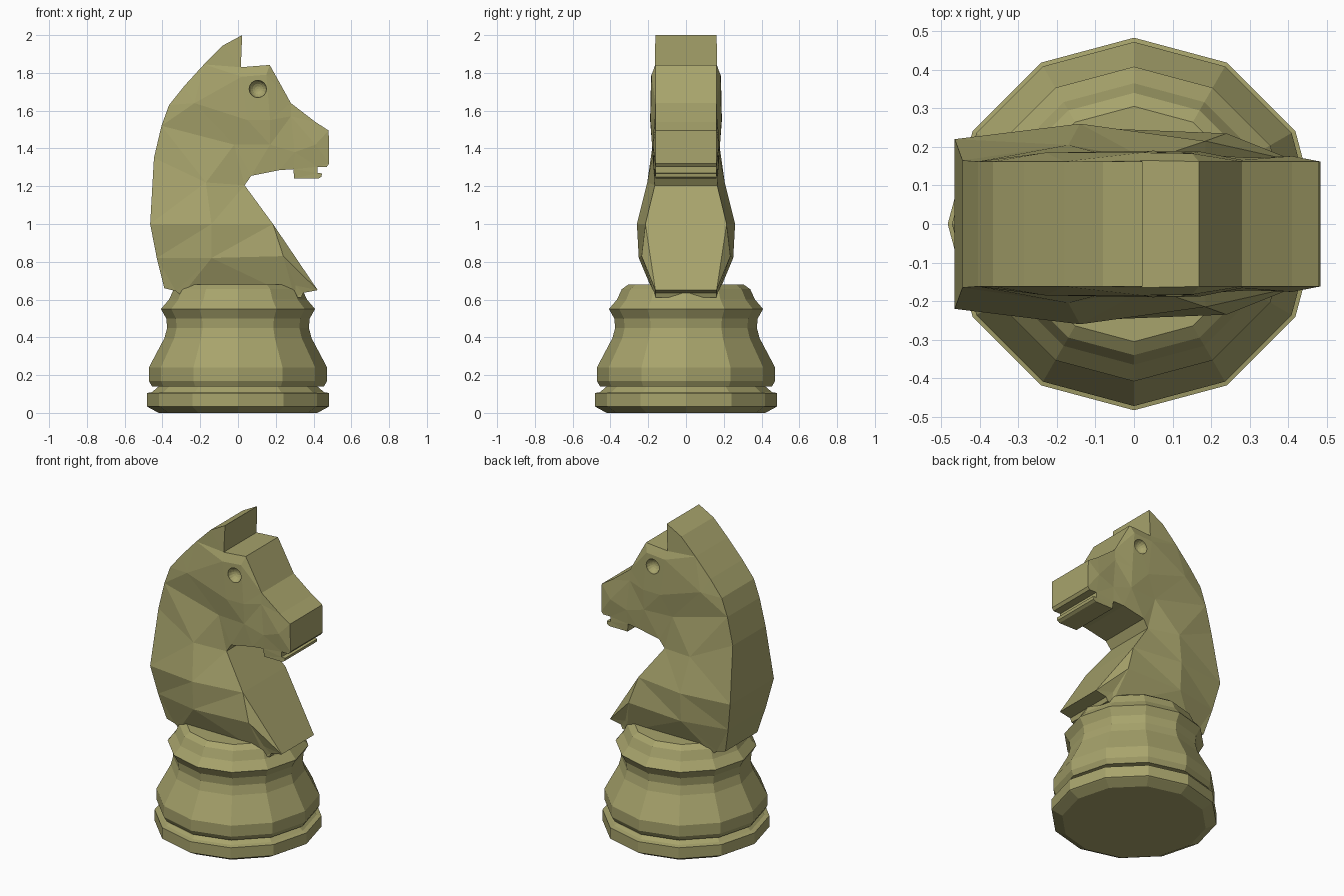
import bpy, bmesh, math
from mathutils import Vector, Matrix
from mathutils.geometry import delaunay_2d_cdt

olive = bpy.data.materials.new("olive")
olive.diffuse_color = (0.39, 0.37, 0.15, 1)


def finish(name, bm):
    bmesh.ops.recalc_face_normals(bm, faces=bm.faces)
    me = bpy.data.meshes.new(name)
    bm.to_mesh(me)
    bm.free()
    me.materials.append(olive)
    ob = bpy.data.objects.new(name, me)
    bpy.context.collection.objects.link(ob)
    return ob


# Turned pedestal: twelve-sided lathe of (radius, height)
def lathe(name, profile, sides=12):
    bm = bmesh.new()
    rings = [[bm.verts.new((r * math.cos(math.tau * i / sides),
                            r * math.sin(math.tau * i / sides), z))
              for i in range(sides)] for r, z in profile]
    for a, b in zip(rings, rings[1:]):
        for i in range(sides):
            j = (i + 1) % sides
            bm.faces.new((a[i], a[j], b[j], b[i]))
    bm.faces.new(rings[0][::-1])
    bm.faces.new(rings[-1])
    return finish(name, bm)


lathe("pedestal", [(0.42, 0), (0.475, 0.03), (0.483, 0.035), (0.483, 0.105),
                   (0.455, 0.11), (0.42, 0.14), (0.455, 0.14), (0.472, 0.17),
                   (0.472, 0.24), (0.39, 0.395), (0.375, 0.45), (0.38, 0.50),
                   (0.408, 0.55), (0.365, 0.60), (0.34, 0.655), (0.305, 0.68)])

# Horse silhouette: (x, z, half width), from the lower back over the ear to the chest
outline = [(-0.39, 0.66, 0.16), (-0.43, 0.82, 0.19), (-0.465, 1.0, 0.22),
           (-0.445, 1.35, 0.165), (-0.405, 1.52, 0.162), (-0.365, 1.63, 0.162),
           (-0.285, 1.73, 0.162), (-0.18, 1.845, 0.162), (-0.08, 1.945, 0.162),
           (0.022, 2.0, 0.162), (0.015, 1.83, 0.165), (0.168, 1.842, 0.162),
           (0.28, 1.64, 0.162), (0.41, 1.54, 0.162), (0.48, 1.495, 0.162),
           (0.483, 1.32, 0.162), (0.47, 1.303, 0.162), (0.42, 1.303, 0.162),
           (0.42, 1.27, 0.162), (0.445, 1.268, 0.162), (0.442, 1.25, 0.162),
           (0.425, 1.24, 0.162), (0.298, 1.24, 0.162), (0.293, 1.29, 0.165),
           (0.22, 1.285, 0.17), (0.07, 1.255, 0.17), (0.035, 1.205, 0.165),
           (0.185, 1.0, 0.215), (0.422, 0.65, 0.162), (0.345, 0.635, 0.162),
           (0.335, 0.61, 0.162), (0.30, 0.61, 0.162), (-0.30, 0.62, 0.162),
           (-0.33, 0.645, 0.162)]
# Bulges of shoulder, neck, cheek and muzzle inside the silhouette
shoulder = [(-0.14, 0.82, 0.25), (-0.14, 1.0, 0.26), (0.24, 0.83, 0.235), (0.305, 0.675, 0.175)]
bulges = [(-0.17, 1.22, 0.205), (-0.23, 1.64, 0.185), (-0.02, 1.42, 0.165),
          (0.02, 1.78, 0.185), (0.15, 1.79, 0.183), (0.05, 1.55, 0.19),
          (0.17, 1.55, 0.188), (0.17, 1.42, 0.18), (0.28, 1.57, 0.166),
          (0.30, 1.38, 0.172), (0.41, 1.42, 0.176)]

points = outline + shoulder + bulges
n = len(outline)
edges = [(i, (i + 1) % n) for i in range(n)]
edges += [(1, n), (n, n + 2), (2, n + 1), (n + 1, 27), (27, n + 2), (n + 2, n + 3), (n + 3, 28)]
flat = [Vector((x, z)) for x, z, w in points]
verts, _, faces, origin, _, _ = delaunay_2d_cdt(flat, edges, [], 1, 1e-5)

# Both flanks from the same triangles, joined by a strip along the silhouette
bm = bmesh.new()
flanks = []
for side in (-1, 1):
    vs = []
    for co, src in zip(verts, origin):
        w = points[src[0]][2] if src else 0.18
        vs.append(bm.verts.new((co.x, side * w, co.y)))
    flanks.append(vs)
    for f in faces:
        bm.faces.new([vs[i] for i in f])
where = {s: k for k, src in enumerate(origin) for s in src}
for i in range(n):
    a, b = where[i], where[(i + 1) % n]
    bm.faces.new((flanks[0][a], flanks[0][b], flanks[1][b], flanks[1][a]))
head = finish("horse_head", bm)

# Hollow eye sockets
bm = bmesh.new()
for side in (-1, 1):
    bmesh.ops.create_uvsphere(bm, u_segments=16, v_segments=10, radius=0.047,
                              matrix=Matrix.Translation((0.105, side * 0.19, 1.715))
                              @ Matrix.Rotation(math.pi / 2, 4, 'X'))
cutter = finish("eye_cutter", bm)
cutter.hide_render = True
cutter.hide_viewport = True
cut = head.modifiers.new("eye_sockets", 'BOOLEAN')
cut.operation = 'DIFFERENCE'
cut.solver = 'EXACT'
cut.object = cutter
